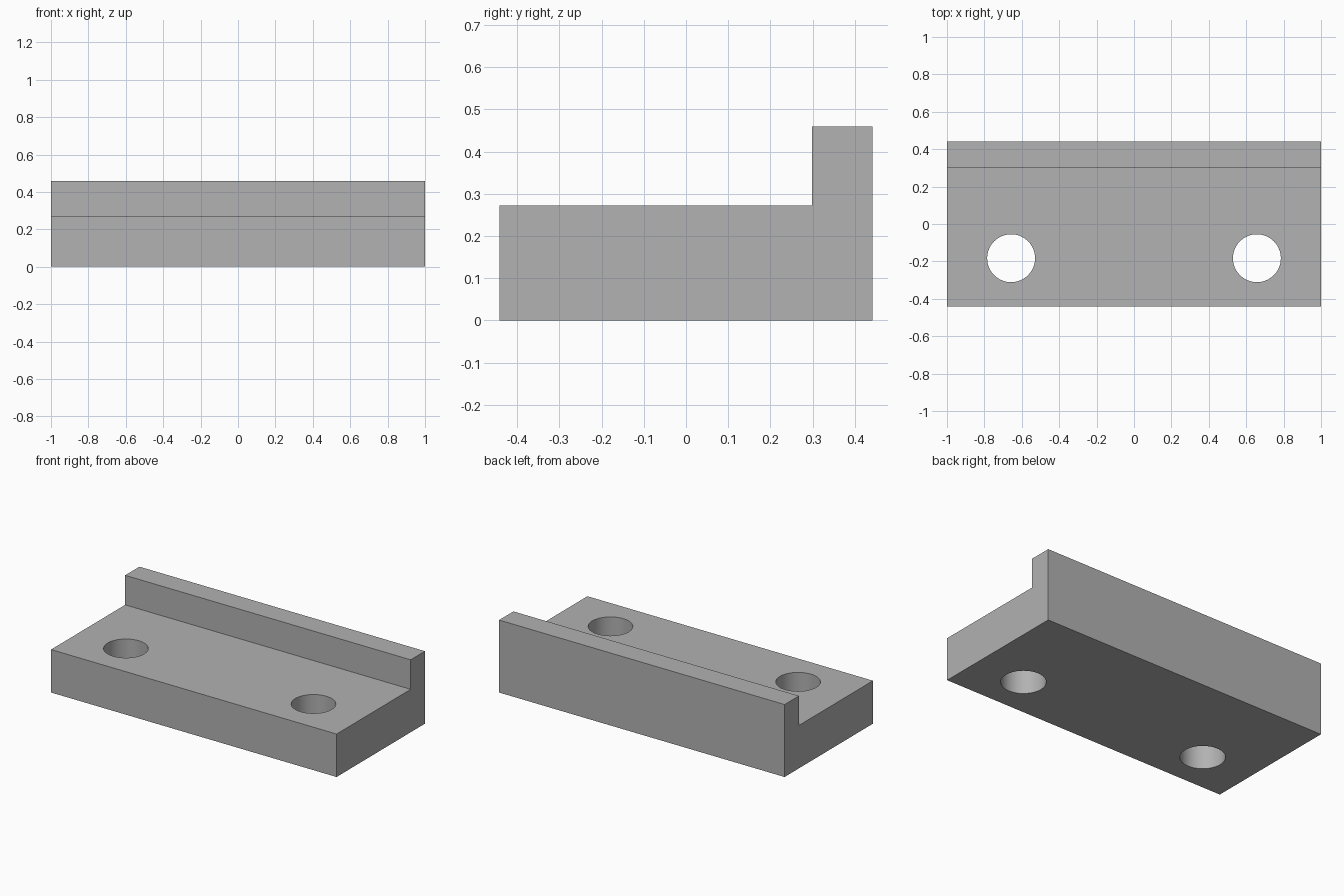
import bpy
import bmesh
import math

cube = bpy.data.objects.get("Cube")
if cube:
    bpy.data.objects.remove(cube, do_unlink=True)

HALF_X, HALF_Y = 1.0, 0.442
BASE_Z, LIP_Z, LIP_Y = 0.272, 0.459, 0.299
HOLE_X, HOLE_Y, HOLE_R = 0.657, -0.183, 0.128

# Plain grey finish
grey = bpy.data.materials.new("grey")
grey.use_nodes = True
colour = (0.445, 0.445, 0.445, 1)
grey.diffuse_color = colour
grey.node_tree.nodes["Principled BSDF"].inputs["Base Color"].default_value = colour

# Stepped bracket: L-shaped side profile extruded along x
profile = [(-HALF_Y, 0), (HALF_Y, 0), (HALF_Y, LIP_Z),
           (LIP_Y, LIP_Z), (LIP_Y, BASE_Z), (-HALF_Y, BASE_Z)]
bm = bmesh.new()
face = bm.faces.new([bm.verts.new((-HALF_X, y, z)) for y, z in profile])
result = bmesh.ops.extrude_face_region(bm, geom=[face])
moved = [v for v in result["geom"] if isinstance(v, bmesh.types.BMVert)]
bmesh.ops.translate(bm, verts=moved, vec=(2 * HALF_X, 0, 0))
bmesh.ops.recalc_face_normals(bm, faces=bm.faces)
mesh = bpy.data.meshes.new("stepped_bracket")
bm.to_mesh(mesh)
bm.free()
mesh.materials.append(grey)
bracket = bpy.data.objects.new("stepped_bracket", mesh)
bpy.context.collection.objects.link(bracket)


# Two round bolt holes cut right through the base
def drill(name, x):
    bpy.ops.mesh.primitive_cylinder_add(vertices=64, radius=HOLE_R, depth=1,
                                        location=(x, HOLE_Y, BASE_Z / 2))
    cutter = bpy.context.object
    cutter.name = name
    cutter.hide_render = True
    cutter.data.materials.append(grey)
    bpy.context.view_layer.objects.active = bracket
    mod = bracket.modifiers.new(name, "BOOLEAN")
    mod.operation = "DIFFERENCE"
    mod.solver = "EXACT"
    mod.object = cutter
    bpy.ops.object.modifier_apply(modifier=mod.name)
    bpy.data.objects.remove(cutter, do_unlink=True)


for name, side in (("right_hole", -1), ("left_hole", 1)):
    drill(name, side * HOLE_X)

# Smooth hole walls, crisp edges
bpy.ops.object.select_all(action="DESELECT")
bracket.select_set(True)
bpy.context.view_layer.objects.active = bracket
bpy.ops.object.shade_smooth_by_angle(angle=math.radians(30))
